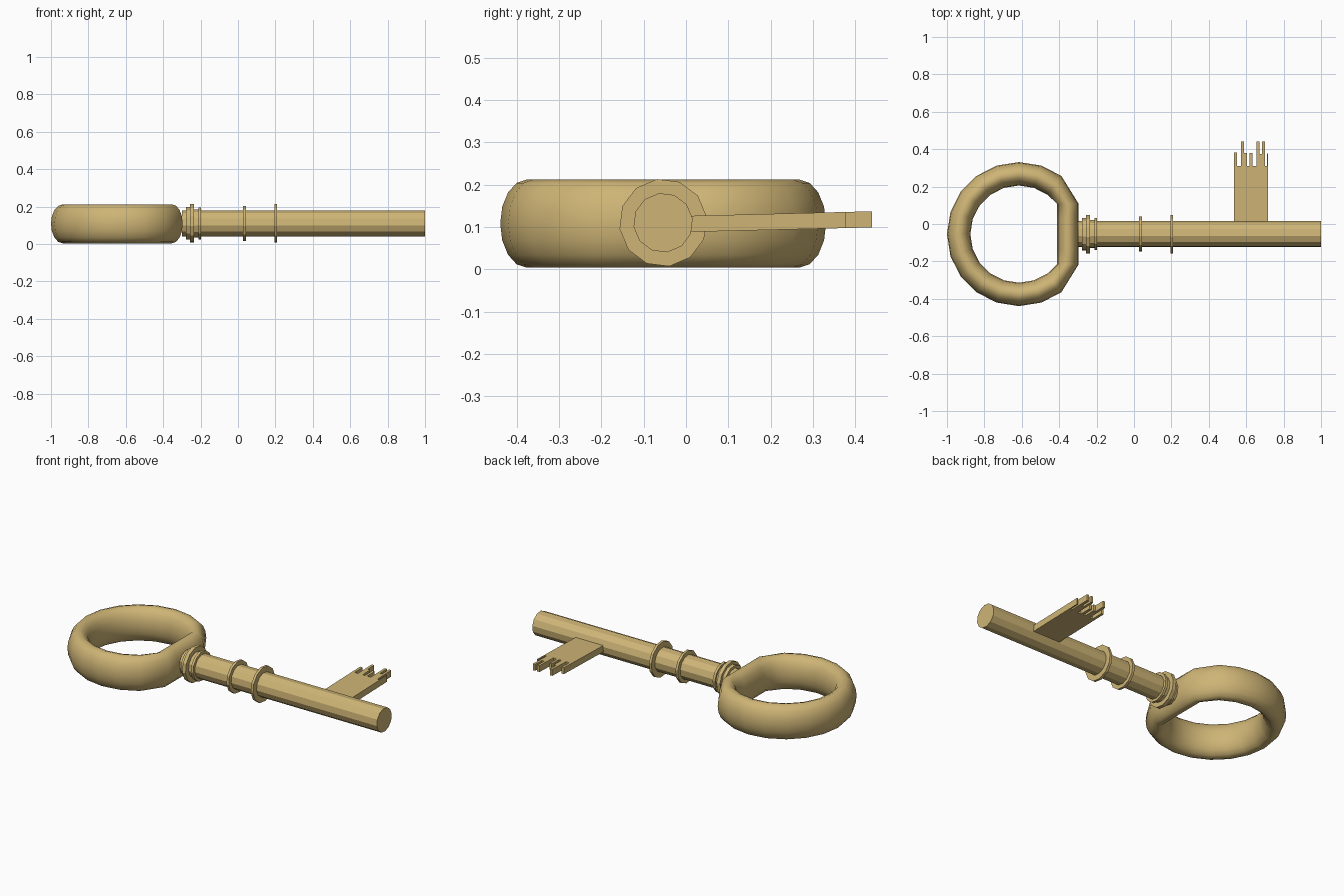
import bpy, bmesh
from math import sin, cos, pi, radians

if "Cube" in bpy.data.objects:
    bpy.data.objects.remove(bpy.data.objects["Cube"])

gold = bpy.data.materials.new("gold")
gold.diffuse_color = (0.62, 0.46, 0.18, 1)
gold.use_nodes = True
gold.node_tree.nodes["Principled BSDF"].inputs["Base Color"].default_value = gold.diffuse_color
CY, CZ = -0.054, 0.11        # axis of the shaft


def finish(name, bm, smooth=None):
    bmesh.ops.recalc_face_normals(bm, faces=bm.faces)
    me = bpy.data.meshes.new(name)
    bm.to_mesh(me)
    bm.free()
    me.materials.append(gold)
    ob = bpy.data.objects.new(name, me)
    bpy.context.collection.objects.link(ob)
    if smooth:
        bpy.ops.object.select_all(action='DESELECT')
        ob.select_set(True)
        bpy.context.view_layer.objects.active = ob
        bpy.ops.object.shade_smooth_by_angle(angle=radians(smooth))
    return ob


def disc(name, x0, x1, r, sides=12, turn=8):
    """Closed cylinder along the x axis."""
    bm = bmesh.new()
    ends = []
    for x in (x0, x1):
        ends.append([bm.verts.new((x, CY + r * cos(2 * pi * i / sides + radians(turn)),
                                   CZ + r * sin(2 * pi * i / sides + radians(turn))))
                     for i in range(sides)])
        bm.faces.new(ends[-1])
    for i in range(sides):
        j = (i + 1) % sides
        bm.faces.new((ends[0][i], ends[0][j], ends[1][j], ends[1][i]))
    return finish(name, bm)


# Bow: 20-sided ring of oval section, flattened where it meets the shaft
SEG, SEC = 20, 16
bm = bmesh.new()
rings = []
for i in range(SEG):
    a = 2 * pi * i / SEG
    flat = min(i, SEG - i) < 3
    ring = []
    for k in range(SEC):
        t = 2 * pi * k / SEC
        off, z = 0.0625 * cos(t), 0.108 + 0.104 * sin(t)
        if flat:
            x, y = -0.353 + 0.92 * off, 0.3225 * sin(a) * 0.85
        else:
            x, y = -0.615 + (0.3225 + off) * cos(a), (0.3225 + off) * sin(a)
        ring.append(bm.verts.new((x, CY + y, z)))
    rings.append(ring)
for i in range(SEG):
    a, b = rings[i], rings[(i + 1) % SEG]
    for k in range(SEC):
        n = (k + 1) % SEC
        bm.faces.new((a[k], a[n], b[n], b[k]))
finish("bow", bm, smooth=50)

# Shaft and its collars
disc("shaft", -0.30, 1.0, 0.0705)
collars = [(-0.277, -0.255, 0.088), (-0.257, -0.235, 0.104), (-0.235, -0.212, 0.076),
           (-0.212, -0.197, 0.087), (0.027, 0.042, 0.094), (0.194, 0.209, 0.104)]
for n, (x0, x1, r) in enumerate(collars):
    disc(f"collar_{n + 1}", x0, x1, r)

# Bit: toothed plate, tilted very slightly; steps are (right edge x, top y)
steps = [(0.551, 0.383), (0.572, 0.31), (0.588, 0.44), (0.603, 0.38), (0.618, 0.31),
         (0.633, 0.38), (0.656, 0.31), (0.671, 0.44), (0.685, 0.375), (0.70, 0.44),
         (0.71, 0.31), (0.717, 0.378)]
outline, x = [(0.535, -0.02)], 0.535
for x1, y in steps:
    outline += [(x, y), (x1, y)]
    x = x1
outline.append((x, -0.02))
bm = bmesh.new()
face = bm.faces.new([bm.verts.new((x, y, 0.088 + 0.025 * y)) for x, y in outline])
ext = bmesh.ops.extrude_face_region(bm, geom=[face], use_keep_orig=True)
bmesh.ops.translate(bm, vec=(0, 0, 0.038),
                    verts=[v for v in ext["geom"] if isinstance(v, bmesh.types.BMVert)])
finish("bit", bm)
